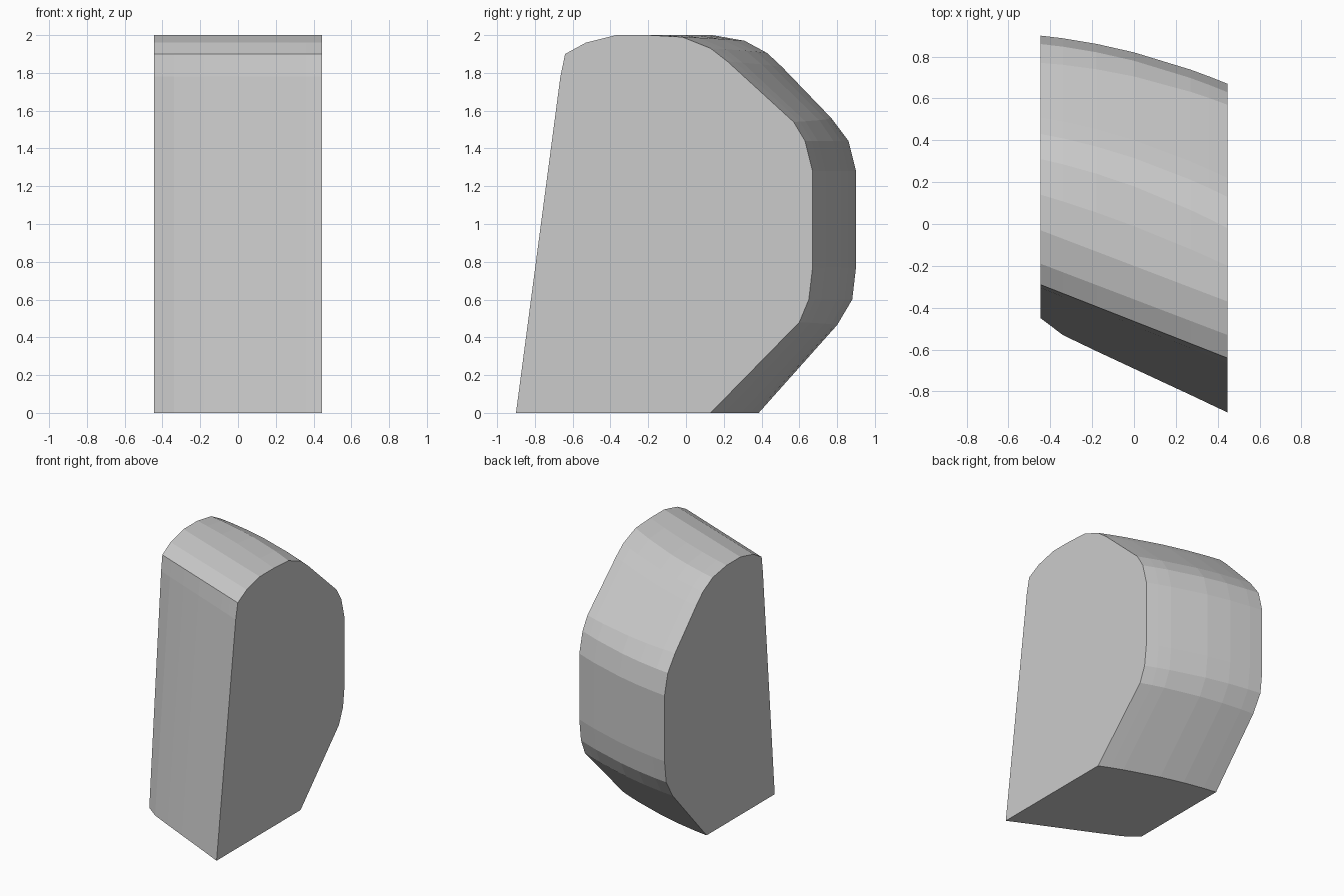
import bpy, bmesh

if "Cube" in bpy.data.objects:
    bpy.data.objects.remove(bpy.data.objects["Cube"])

# side outline: (y at right end, y at left end, z, outward bulge between the ends)
PROFILE = [
    (-0.90, -0.45, 0.00, -0.027),
    (-0.665, -0.305, 1.78, 0.0),
    (-0.64, -0.29, 1.90, 0.0),
    (-0.53, -0.19, 1.96, 0.0),
    (-0.37, -0.03, 2.00, 0.0),
    (-0.20, 0.14, 2.00, 0.02),
    (-0.02, 0.31, 1.97, 0.035),
    (0.13, 0.43, 1.905, 0.035),
    (0.22, 0.51, 1.83, 0.035),
    (0.57, 0.77, 1.56, 0.035),
    (0.63, 0.86, 1.44, 0.035),
    (0.67, 0.90, 1.28, 0.035),
    (0.67, 0.90, 0.77, 0.035),
    (0.65, 0.88, 0.60, 0.035),
    (0.60, 0.80, 0.465, 0.035),
    (0.13, 0.385, 0.00, 0.035),
]
# right end differs slightly in height on the rounded back edges
RIGHT_Z = {5: 2.00, 6: 1.99, 7: 1.93, 8: 1.86, 9: 1.54, 14: 0.48}
HALF = 0.446
STATIONS = [-HALF, -0.34, -0.18, 0.0, 0.27, 0.36, HALF]
FRONT_BULGE = {-0.34: 1.0, -0.18: 0.85, 0.0: 0.6, 0.27: 0.2, 0.36: 0.1}


def section(bm, x):
    t = (x + HALF) / (2 * HALF)
    verts = []
    for i, (yr, yl, z, b) in enumerate(PROFILE):
        w = FRONT_BULGE.get(x, 0.0) if b < 0 else 4 * t * (1 - t)
        y = yl + (yr - yl) * t + b * w
        zz = z + (RIGHT_Z.get(i, z) - z) * t
        verts.append(bm.verts.new((x, y, zz)))
    return verts


# lofted wedge block with rounded back and top
bm = bmesh.new()
rings = [section(bm, x) for x in STATIONS]
n = len(PROFILE)
for a, b in zip(rings, rings[1:]):
    for i in range(n):
        j = (i + 1) % n
        bm.faces.new((a[i], a[j], b[j], b[i]))
bm.faces.new(rings[0])
bm.faces.new(rings[-1])
bmesh.ops.recalc_face_normals(bm, faces=bm.faces)

mesh = bpy.data.meshes.new("curved_block")
bm.to_mesh(mesh)
bm.free()
grey = bpy.data.materials.new("light grey")
grey.diffuse_color = (0.6, 0.6, 0.6, 1)
grey.use_nodes = True
grey.node_tree.nodes["Principled BSDF"].inputs["Base Color"].default_value = grey.diffuse_color
mesh.materials.append(grey)
block = bpy.data.objects.new("curved_block", mesh)
bpy.context.collection.objects.link(block)
